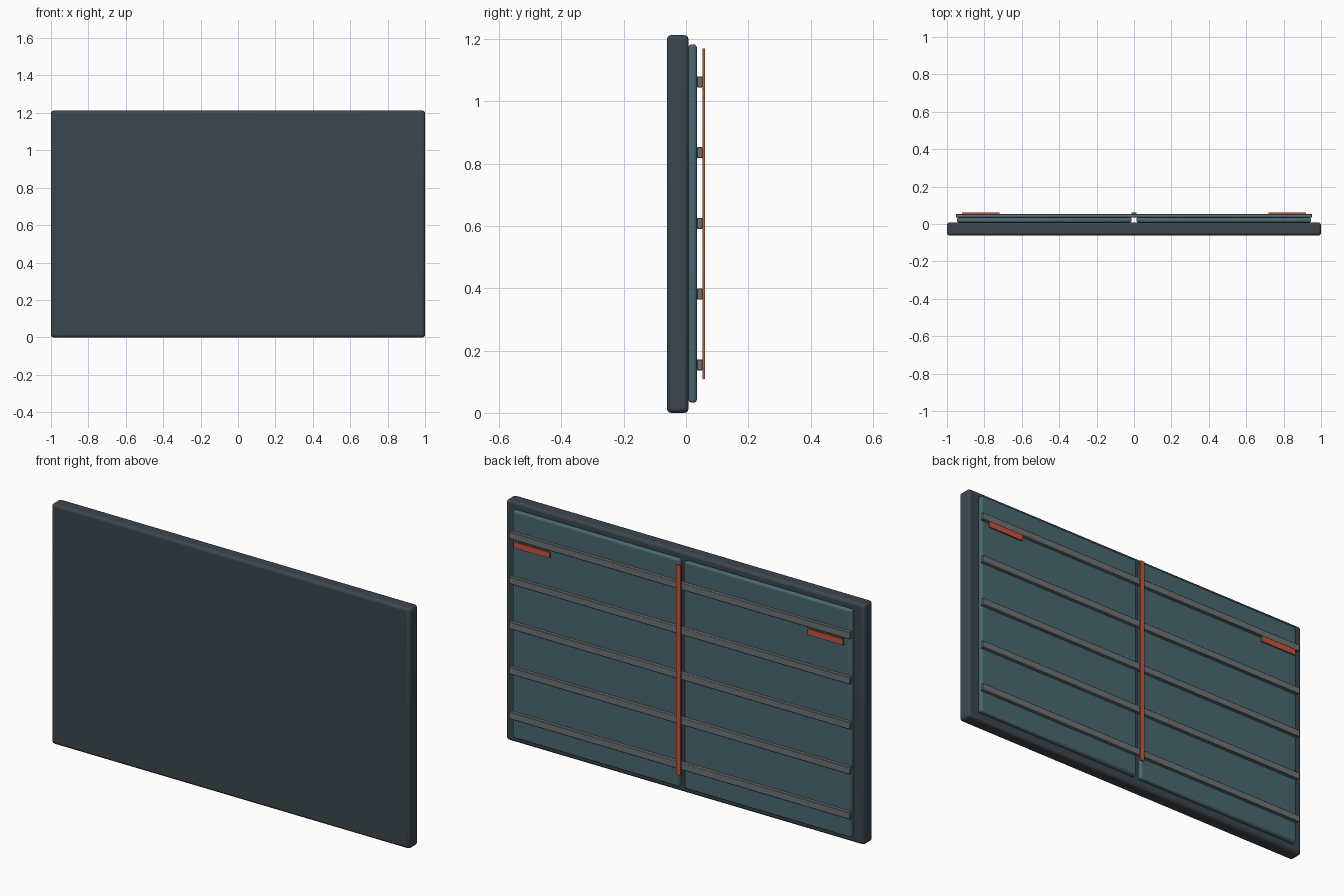
import bpy

if "Cube" in bpy.data.objects:
    bpy.data.objects.remove(bpy.data.objects["Cube"])


def material(name, rgb):
    m = bpy.data.materials.new(name)
    m.diffuse_color = (*rgb, 1)
    m.use_nodes = True
    m.node_tree.nodes["Principled BSDF"].inputs["Base Color"].default_value = m.diffuse_color
    return m


DARK = material("dark_slate", (0.045, 0.062, 0.075))
TEAL = material("teal", (0.065, 0.14, 0.16))
GREY = material("steel_grey", (0.15, 0.17, 0.18))
RED = material("red", (0.55, 0.09, 0.05))


def box(name, xs, ys, zs, mat, bevel=0.0, segments=3):
    """Box spanning the given (min, max) ranges, with optional rounded edges."""
    spans = (xs, ys, zs)
    bpy.ops.mesh.primitive_cube_add(size=1, location=[(a + b) / 2 for a, b in spans])
    ob = bpy.context.object
    ob.name = name
    ob.scale = [b - a for a, b in spans]
    bpy.ops.object.transform_apply(location=False, rotation=False, scale=True)
    ob.data.materials.append(mat)
    if bevel:
        mod = ob.modifiers.new("rounded_edges", 'BEVEL')
        mod.width = bevel
        mod.segments = segments
        bpy.ops.object.shade_smooth_by_angle()
    return ob


# Main slab
box("front_slab", (-1, 1), (-0.0615, 0.008), (0, 1.212), DARK, 0.014)

# Left and right backing panels and hanging tabs
for side, s in (("left", -1), ("right", 1)):
    def span(a, b):
        return tuple(sorted((s * a, s * b)))
    box(f"back_panel_{side}", span(0.0125, 0.947), (0.008, 0.035), (0.033, 1.182), TEAL, 0.01)
    box(f"tab_{side}", span(0.72, 0.92), (0.0535, 0.0615), (1.01, 1.04), RED)

# Horizontal rails
for i in range(5):
    z = 0.154 + i * 0.227
    box(f"rail_{i + 1}", (-0.952, 0.952), (0.035, 0.0535), (z - 0.0175, z + 0.0175), GREY, 0.002, 1)

# Vertical centre strip
box("centre_strip", (-0.0125, 0.0125), (0.0535, 0.0615), (0.108, 1.169), RED)
